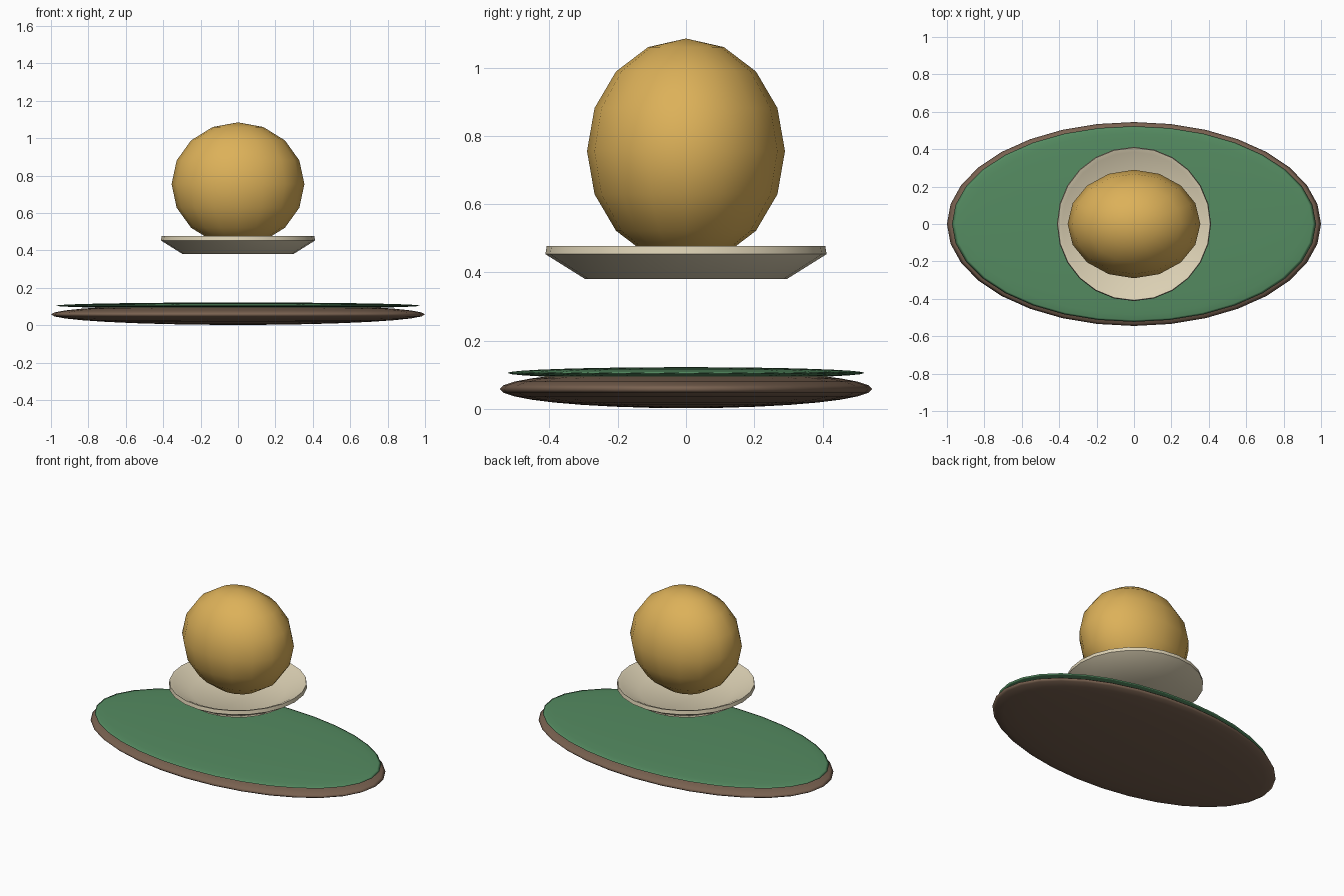
import bpy, math

if "Cube" in bpy.data.objects:
    bpy.data.objects.remove(bpy.data.objects["Cube"])


def colour(obj, name, rgb):
    mat = bpy.data.materials.new(name)
    mat.diffuse_color = (*rgb, 1)
    mat.use_nodes = True
    mat.node_tree.nodes["Principled BSDF"].inputs["Base Color"].default_value = mat.diffuse_color
    obj.data.materials.append(mat)


def ellipsoid(name, z, radii, segments, rings, rgb):
    bpy.ops.mesh.primitive_uv_sphere_add(segments=segments, ring_count=rings, location=(0, 0, z))
    obj = bpy.context.object
    obj.name = name
    obj.scale = radii
    bpy.ops.object.transform_apply(location=False, rotation=False, scale=True)
    bpy.ops.object.shade_smooth()
    colour(obj, name + "_colour", rgb)
    return obj


def lathe(name, profile, segments, rgb):
    # Profile runs from the lower axis point to the upper axis point
    verts, faces = [(0, 0, profile[0][1]), (0, 0, profile[-1][1])], []
    rings = profile[1:-1]
    for r, z in rings:
        for i in range(segments):
            a = 2 * math.pi * i / segments
            verts.append((r * math.cos(a), r * math.sin(a), z))
    last = 2 + (len(rings) - 1) * segments
    for i in range(segments):
        j = (i + 1) % segments
        faces.append((0, 2 + j, 2 + i))
        faces.append((1, last + i, last + j))
        for k in range(len(rings) - 1):
            b = 2 + k * segments
            faces.append((b + i, b + j, b + segments + j, b + segments + i))
    mesh = bpy.data.meshes.new(name)
    mesh.from_pydata(verts, [], faces)
    obj = bpy.data.objects.new(name, mesh)
    bpy.context.collection.objects.link(obj)
    bpy.context.view_layer.objects.active = obj
    bpy.ops.object.select_all(action='DESELECT')
    obj.select_set(True)
    bpy.ops.object.shade_smooth_by_angle(angle=math.radians(40))
    colour(obj, name + "_colour", rgb)
    return obj


# Flattened oval base and its green top
ellipsoid("base", 0.058, (1.0, 0.545, 0.056), 32, 16, (0.19, 0.12, 0.08))
ellipsoid("green_top", 0.105, (0.973, 0.523, 0.017), 32, 16, (0.09, 0.26, 0.12))

# Shallow dish floating above the base
lathe("dish", [(0, 0.38), (0.295, 0.38), (0.412, 0.453), (0.408, 0.477),
               (0.385, 0.47), (0.28, 0.415), (0, 0.41)], 24, (0.72, 0.64, 0.46))

# Rounded ball resting in the dish
ellipsoid("ball", 0.755, (0.355, 0.29, 0.33), 16, 8, (0.72, 0.44, 0.10))
